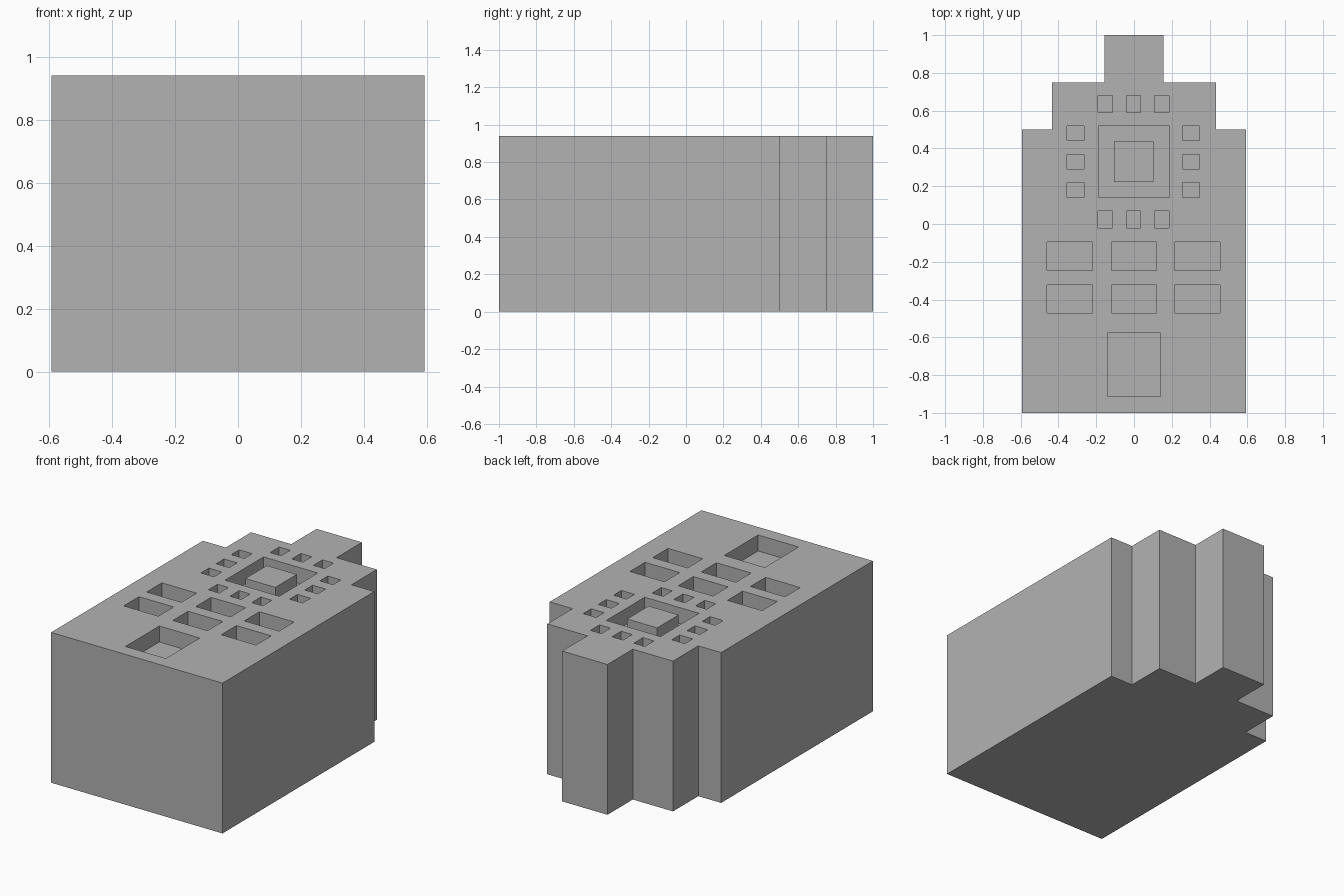
import bpy
import bmesh

HEIGHT = 0.94
DEPTH = 0.1

default = bpy.data.objects.get("Cube")
if default:
    bpy.data.objects.remove(default, do_unlink=True)

# Single plain grey
grey = bpy.data.materials.new("plain grey")
grey.use_nodes = True
colour = (0.448, 0.448, 0.448, 1)
grey.diffuse_color = colour
grey.node_tree.nodes["Principled BSDF"].inputs["Base Color"].default_value = colour


def finish(name, bm):
    bmesh.ops.recalc_face_normals(bm, faces=bm.faces)
    mesh = bpy.data.meshes.new(name)
    bm.to_mesh(mesh)
    bm.free()
    mesh.materials.append(grey)
    obj = bpy.data.objects.new(name, mesh)
    bpy.context.collection.objects.link(obj)
    return obj


def add_box(bm, x, y, width, length, bottom, top):
    """Box centred on x, y."""
    verts = bmesh.ops.create_cube(bm, size=1)["verts"]
    bmesh.ops.scale(bm, vec=(width, length, top - bottom), verts=verts)
    bmesh.ops.translate(bm, vec=(x, y, (top + bottom) / 2), verts=verts)


# Stepped gable outline, mirrored and extruded into the solid block
half = [(0.593, -1), (0.593, 0.5), (0.435, 0.5), (0.435, 0.75), (0.157, 0.75), (0.157, 1)]
outline = half + [(-x, y) for x, y in reversed(half)]
bm = bmesh.new()
base = bm.faces.new([bm.verts.new((x, y, 0)) for x, y in outline])
walls = bmesh.ops.extrude_face_region(bm, geom=[base], use_keep_orig=True)
top_verts = [v for v in walls["geom"] if isinstance(v, bmesh.types.BMVert)]
bmesh.ops.translate(bm, vec=(0, 0, HEIGHT), verts=top_verts)
block = finish("house_block", bm)

# Recesses: x, y, width, length
recesses = [(0, -0.745, 0.28, 0.335), (0, 0.33, 0.375, 0.38)]
for x in (-0.34, 0, 0.335):                      # wide windows
    recesses += [(x, y, 0.24, 0.15) for y in (-0.17, -0.397)]
for x in (-0.153, -0.003, 0.147):                # small windows above and below
    recesses += [(x, y, 0.076, 0.09) for y in (0.635, 0.025)]
for x in (-0.31, 0.303):                         # small windows at the sides
    recesses += [(x, y, 0.09, 0.078) for y in (0.48, 0.33, 0.18)]

bm = bmesh.new()
for x, y, width, length in recesses:
    add_box(bm, x, y, width, length, HEIGHT - DEPTH, HEIGHT + 0.05)
cutter = finish("recess_cutter", bm)
cutter.hide_render = True

cut = block.modifiers.new("recesses", "BOOLEAN")
cut.operation = "DIFFERENCE"
cut.solver = "EXACT"
cut.object = cutter
bpy.context.view_layer.objects.active = block
bpy.ops.object.modifier_apply(modifier=cut.name)
bpy.data.objects.remove(cutter, do_unlink=True)

# Raised panel standing in the large square recess
bm = bmesh.new()
add_box(bm, -0.002, 0.33, 0.208, 0.213, HEIGHT - DEPTH, HEIGHT)
finish("centre_panel", bm)
